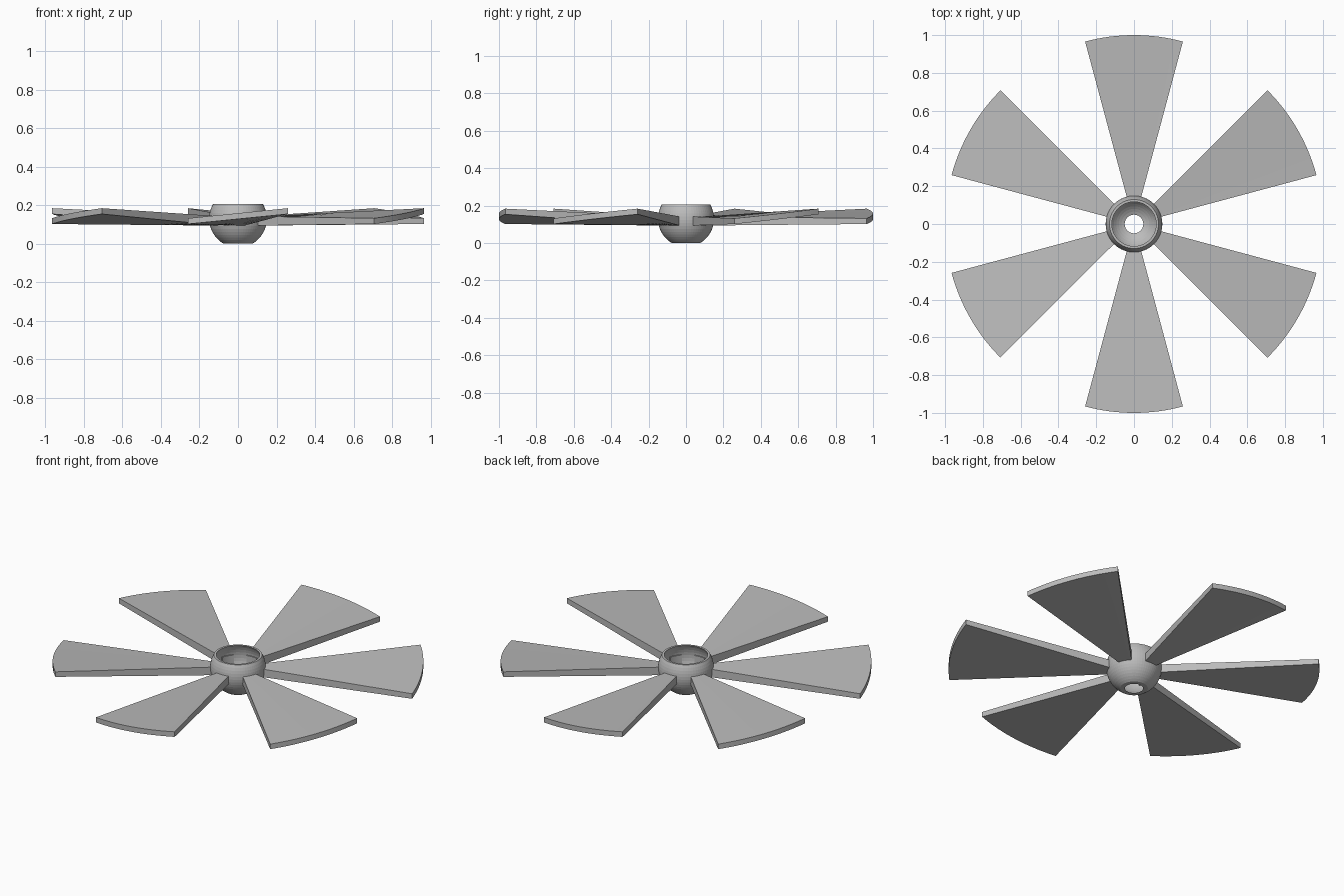
import bpy
import bmesh
from math import sin, cos, radians, sqrt, asin, pi

cube = bpy.data.objects.get("Cube")
if cube:
    bpy.data.objects.remove(cube, do_unlink=True)

grey = bpy.data.materials.new("plain_grey")
grey.use_nodes = True
GREY = (0.5, 0.5, 0.5, 1)
grey.diffuse_color = GREY
grey.node_tree.nodes["Principled BSDF"].inputs["Base Color"].default_value = GREY


def make_object(name, bm):
    bmesh.ops.recalc_face_normals(bm, faces=bm.faces)
    mesh = bpy.data.meshes.new(name)
    bm.to_mesh(mesh)
    bm.free()
    mesh.materials.append(grey)
    obj = bpy.data.objects.new(name, mesh)
    bpy.context.collection.objects.link(obj)
    return obj


# Hub: thin spherical bowl, cut flat at the top and bottom
CENTRE, TOP, RINGS, SEGMENTS = 0.13, 0.205, 14, 64


def arc_profile(radius):
    low, high = asin(-CENTRE / radius), asin((TOP - CENTRE) / radius)
    angles = [low + (high - low) * i / RINGS for i in range(RINGS + 1)]
    return [(radius * cos(a), CENTRE + radius * sin(a)) for a in angles]


profile = arc_profile(0.15) + arc_profile(0.139)[::-1]
bm = bmesh.new()
rings = [[bm.verts.new((r * cos(2 * pi * s / SEGMENTS), r * sin(2 * pi * s / SEGMENTS), z))
          for s in range(SEGMENTS)] for r, z in profile]
for i, ring in enumerate(rings):
    following = rings[(i + 1) % len(rings)]
    for s in range(SEGMENTS):
        t = (s + 1) % SEGMENTS
        bm.faces.new((ring[s], ring[t], following[t], following[s]))
make_object("hub", bm)

# Blades: pitched sectors, thick and level at the root, thin and tilted at the tip
STEPS, HALF = 16, 15
ROOT_R, TIP_R = 0.132, 1.0


def add_blade(name, heading):
    bm = bmesh.new()
    sections = []
    for i in range(STEPS + 1):
        turn = radians(HALF * (2 * i / STEPS - 1))
        a = radians(heading) + turn
        lift = 0.026 * sin(turn) / sin(radians(HALF))
        corners = ((ROOT_R, 0.094), (TIP_R, 0.128 + lift),
                   (TIP_R, 0.158 + lift), (ROOT_R, 0.142))
        sections.append([bm.verts.new((r * cos(a), r * sin(a), z)) for r, z in corners])
    for one, two in zip(sections, sections[1:]):
        for c in range(4):
            d = (c + 1) % 4
            bm.faces.new((one[c], one[d], two[d], two[c]))
    bm.faces.new(sections[0])
    bm.faces.new(sections[-1])
    obj = make_object(name, bm)
    bpy.ops.object.select_all(action="DESELECT")
    obj.select_set(True)
    bpy.context.view_layer.objects.active = obj
    bpy.ops.object.shade_smooth_by_angle(angle=radians(30))


for k in range(6):
    add_blade(f"blade_{k + 1}", 30 + 60 * k)
